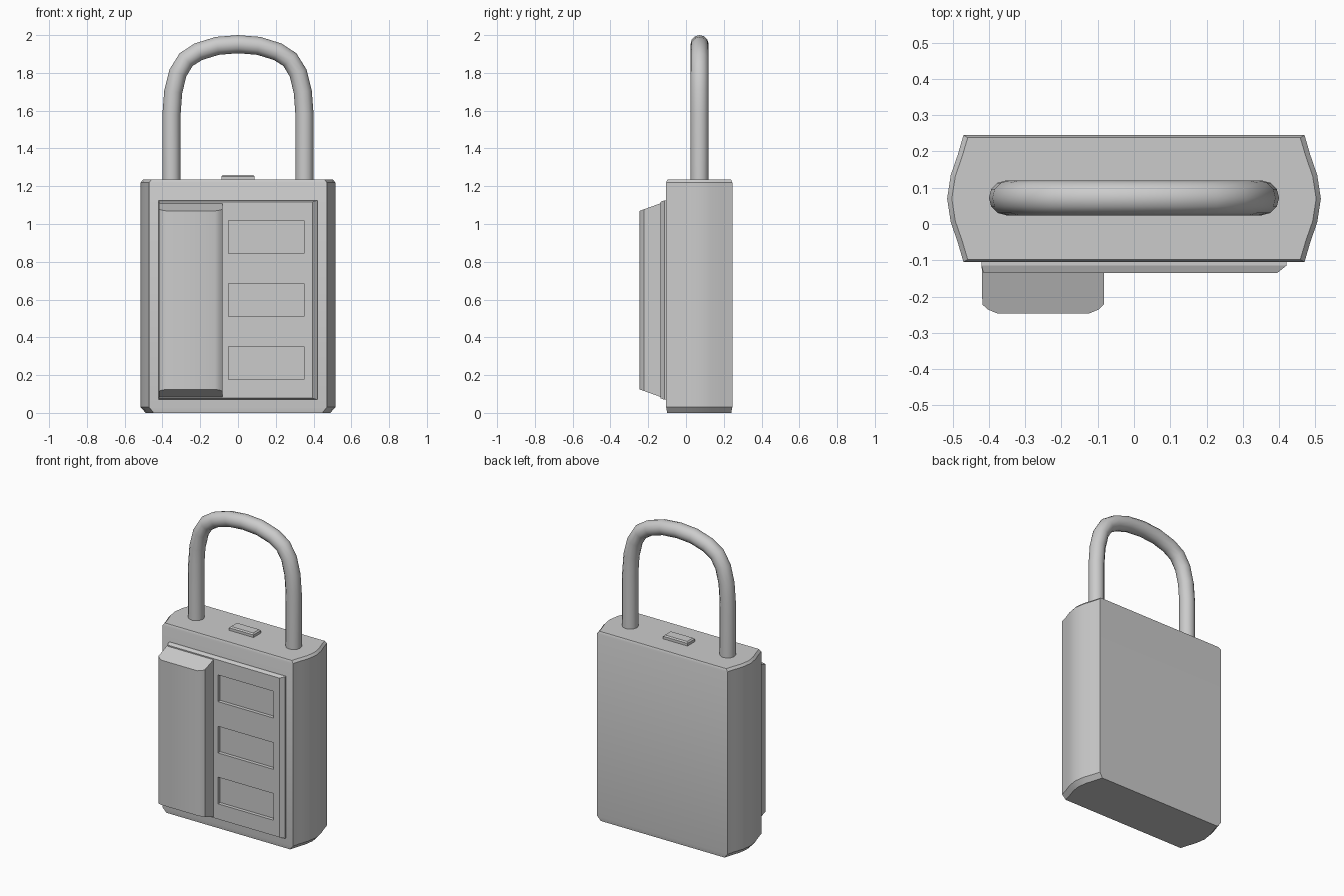
import bpy, bmesh, math

if "Cube" in bpy.data.objects:
    bpy.data.objects.remove(bpy.data.objects["Cube"])


def finish(obj, angle=35):
    for o in bpy.context.selected_objects:
        o.select_set(False)
    bpy.context.view_layer.objects.active = obj
    obj.select_set(True)
    bpy.ops.object.shade_smooth_by_angle(angle=math.radians(angle))
    return obj


def loft(name, rings):
    """Closed solid through rings of equal point count."""
    bm = bmesh.new()
    loops = [[bm.verts.new(p) for p in ring] for ring in rings]
    n = len(loops[0])
    for a, b in zip(loops, loops[1:]):
        for i in range(n):
            j = (i + 1) % n
            bm.faces.new((a[i], a[j], b[j], b[i]))
    bm.faces.new(loops[0][::-1])
    bm.faces.new(loops[-1])
    bmesh.ops.recalc_face_normals(bm, faces=bm.faces)
    me = bpy.data.meshes.new(name)
    bm.to_mesh(me)
    bm.free()
    obj = bpy.data.objects.new(name, me)
    bpy.context.collection.objects.link(obj)
    return obj


def rect_xz(x0, x1, z0, z1, y):
    return [(x0, y, z0), (x1, y, z0), (x1, y, z1), (x0, y, z1)]


def rect_xy(x0, x1, y0, y1, z):
    return [(x0, y0, z), (x1, y0, z), (x1, y1, z), (x0, y1, z)]


# Case: bulging sides, eased top and bottom rims
YC = 0.07
side = [(0.47, -0.175), (0.486, -0.12), (0.505, -0.065), (0.515, 0),
        (0.505, 0.065), (0.486, 0.12), (0.47, 0.175)]
plan = side + [(-x, y) for x, y in reversed(side)]
levels = [(0, 0.95, 0.97), (0.03, 1, 1), (1.22, 1, 1), (1.235, 0.975, 0.96)]
finish(loft("lock_case", [[(x * sx, YC + y * sy, z) for x, y in plan]
                          for z, sx, sy in levels]))

# Front panel with bevelled border
panel = loft("front_panel", [
    rect_xz(-0.42, 0.42, 0.07, 1.125, -0.09),
    rect_xz(-0.42, 0.42, 0.07, 1.125, -0.115),
    rect_xz(-0.415, 0.395, 0.078, 1.117, -0.135)])

# Three recessed dial windows
for z in (0.265, 0.597, 0.932):
    cutter = loft("window_cutter", [
        rect_xz(-0.05, 0.35, z - 0.087, z + 0.087, -0.2),
        rect_xz(-0.05, 0.35, z - 0.087, z + 0.087, -0.112)])
    cutter.hide_render = True
    mod = panel.modifiers.new("window", 'BOOLEAN')
    mod.operation = 'DIFFERENCE'
    mod.solver = 'EXACT'
    mod.object = cutter
    bpy.context.view_layer.objects.active = panel
    bpy.ops.object.modifier_apply(modifier=mod.name)
    bpy.data.objects.remove(cutter)
finish(panel, 20)

# Raised grip: rounded plan, ends sloping inwards towards the front
grip = [(-0.42, -0.10), (-0.418, -0.222), (-0.402, -0.236), (-0.378, -0.246),
        (-0.122, -0.246), (-0.098, -0.236), (-0.083, -0.222), (-0.083, -0.10)]


def slope(y):
    return max(0, -0.10 - y) * 0.36


finish(loft("grip_block", [
    [(x, y, 0.072 + slope(y)) for x, y in grip],
    [(x, y, 1.122 - slope(y)) for x, y in grip]]))

# Release button
finish(loft("release_button", [
    rect_xy(-0.088, 0.088, 0.035, 0.11, 1.22),
    rect_xy(-0.088, 0.088, 0.035, 0.11, 1.252),
    rect_xy(-0.08, 0.08, 0.042, 0.103, 1.26)]), 20)

# Shackle: round bar swept along an arch
half = [(0.352, 1.20), (0.352, 1.58), (0.343, 1.70), (0.318, 1.80),
        (0.275, 1.87), (0.21, 1.912), (0.11, 1.943)]
path = half + [(0, 1.952)] + [(-x, z) for x, z in reversed(half)]
curve = bpy.data.curves.new("shackle", 'CURVE')
curve.dimensions = '3D'
curve.bevel_depth = 0.048
curve.bevel_resolution = 4
curve.use_fill_caps = True
spline = curve.splines.new('POLY')
spline.points.add(len(path) - 1)
for p, (x, z) in zip(spline.points, path):
    p.co = (x, YC + 0.002, z, 1)
shackle = bpy.data.objects.new("shackle", curve)
bpy.context.collection.objects.link(shackle)
for o in bpy.context.selected_objects:
    o.select_set(False)
bpy.context.view_layer.objects.active = shackle
shackle.select_set(True)
bpy.ops.object.convert(target='MESH')
finish(bpy.context.view_layer.objects.active, 40)
